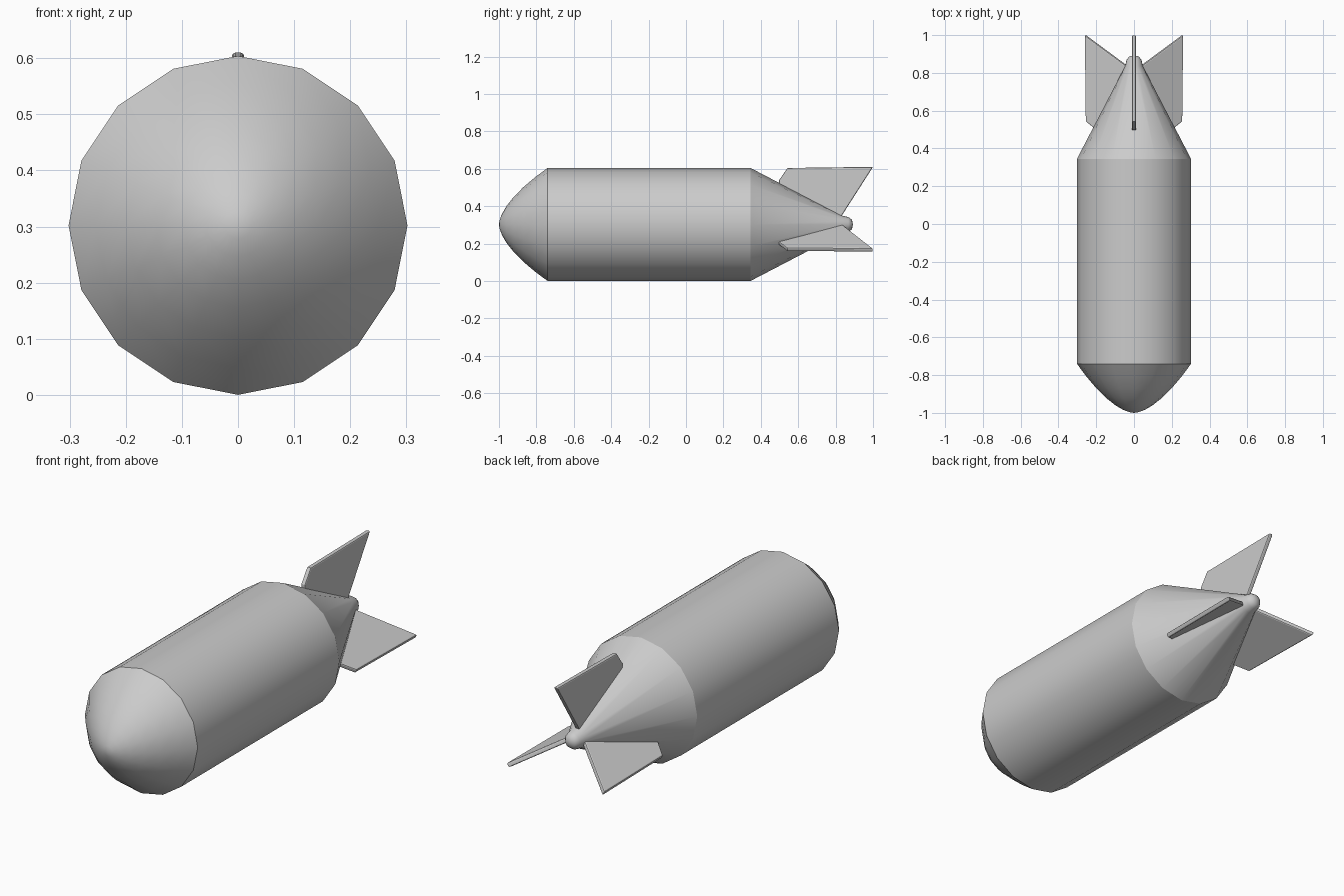
import bpy, bmesh
from math import sin, cos, pi
from mathutils import Matrix

if "Cube" in bpy.data.objects:
    bpy.data.objects.remove(bpy.data.objects["Cube"])

SIDES, R, CZ = 16, 0.302, 0.302


def new_object(name, bm):
    bmesh.ops.recalc_face_normals(bm, faces=bm.faces)
    mesh = bpy.data.meshes.new(name)
    bm.to_mesh(mesh)
    bm.free()
    obj = bpy.data.objects.new(name, mesh)
    bpy.context.collection.objects.link(obj)
    return obj


# Body: 16-sided lathe of (y, radius), rounded nose, straight barrel, tail cone
nose = [(-1 + 0.26 * t, R * t ** 0.6) for t in (0.015, 0.06, 0.15, 0.3, 0.5, 0.75, 1)]
tail = [(0.345, R), (0.835, 0.047), (0.868, 0.040), (0.887, 0.026)]
profile = nose + tail

bm = bmesh.new()
rings = []
for y, r in profile:
    rings.append([bm.verts.new((r * cos(2 * pi * i / SIDES), y, CZ + r * sin(2 * pi * i / SIDES)))
                  for i in range(SIDES)])
for a, b in zip(rings, rings[1:]):
    for i in range(SIDES):
        j = (i + 1) % SIDES
        bm.faces.new((a[i], a[j], b[j], b[i]))
for ring, y in ((rings[0], -1.0), (rings[-1], 0.893)):
    tip = bm.verts.new((0, y, CZ))
    for i in range(SIDES):
        bm.faces.new((ring[i], ring[(i + 1) % SIDES], tip))
for f in bm.faces:
    f.smooth = True
# Crisp seams where the barrel meets nose and tail
for ring in (rings[len(nose) - 1], rings[len(nose)]):
    for i in range(SIDES):
        bm.edges.get((ring[i], ring[(i + 1) % SIDES])).smooth = False
new_object("bomb_body", bm)

# Three swept tail fins: outline in (y, distance from axis), softened edges
FIN_Z, THICK = 0.313, 0.022
outline = [(0.497, 0.12), (0.497, 0.225), (0.543, 0.291), (1.0, 0.297), (0.84, 0.047), (0.82, 0.015)]
for name, angle in (("top_fin", 0), ("right_fin", 2 * pi / 3), ("left_fin", -2 * pi / 3)):
    bm = bmesh.new()
    face = bm.faces.new([bm.verts.new((-THICK / 2, y, d)) for y, d in outline])
    ext = bmesh.ops.extrude_face_region(bm, geom=[face])
    bmesh.ops.translate(bm, vec=(THICK, 0, 0),
                        verts=[v for v in ext["geom"] if isinstance(v, bmesh.types.BMVert)])
    bm.transform(Matrix.Translation((0, 0, FIN_Z)) @ Matrix.Rotation(angle, 4, 'Y'))
    fin = new_object(name, bm)
    bevel = fin.modifiers.new("soft_edges", 'BEVEL')
    bevel.width = 0.006
    bevel.segments = 2
    bevel.limit_method = 'ANGLE'
    bevel.angle_limit = 1.0
